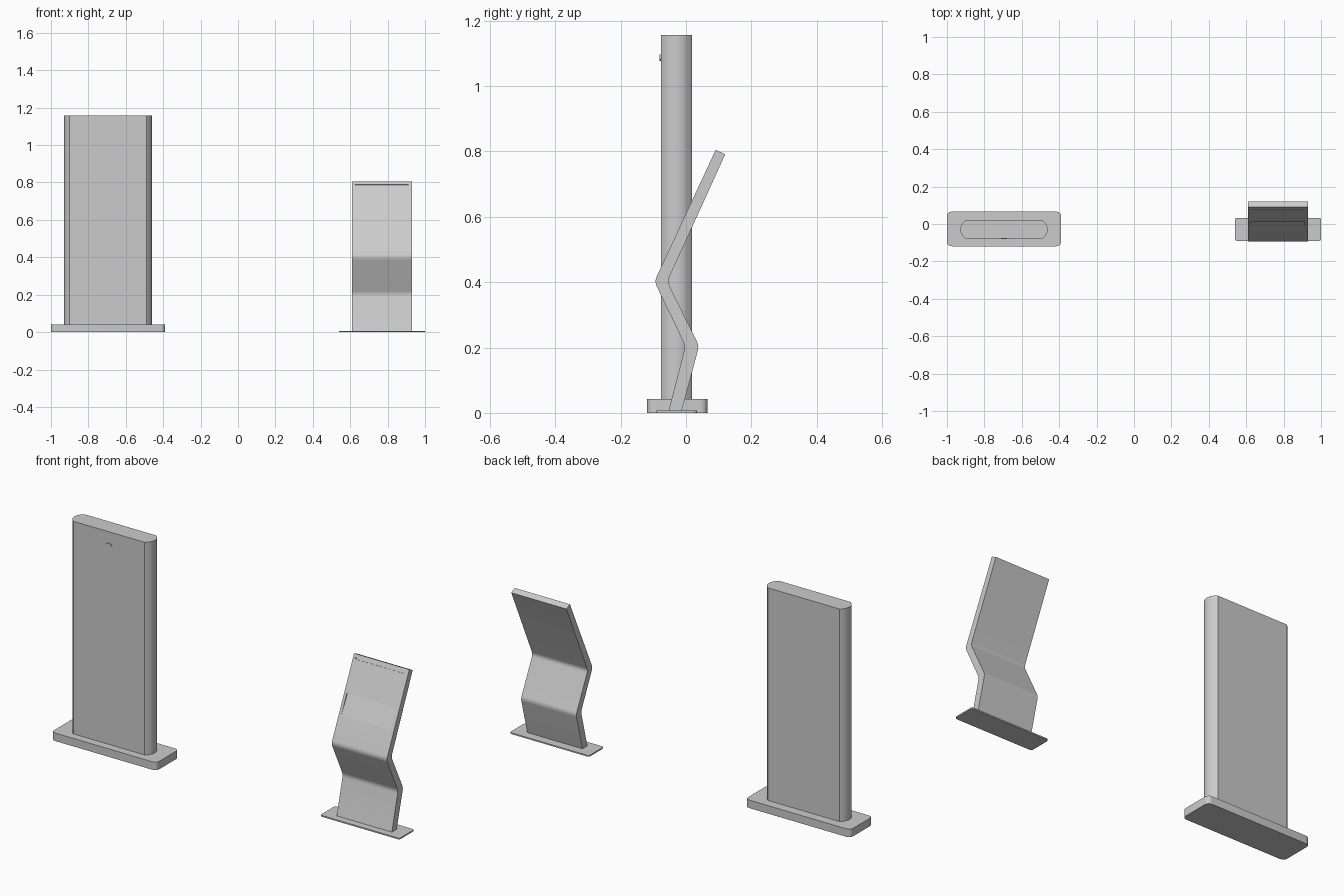
import bpy, bmesh
from math import sin, cos, pi, asin, radians
from mathutils import Vector

if "Cube" in bpy.data.objects:
    bpy.data.objects.remove(bpy.data.objects["Cube"])


def prism(name, pts, lo, hi, axis='Z', bottom=True, top=True):
    """Extrude a closed 2D profile: XY along Z, YZ along X, or XZ along Y."""
    place = {'Z': lambda a, b, t: (a, b, t), 'X': lambda a, b, t: (t, a, b),
             'Y': lambda a, b, t: (a, t, b)}[axis]
    bm = bmesh.new()
    r0 = [bm.verts.new(place(p[0], p[1], lo)) for p in pts]
    r1 = [bm.verts.new(place(p[0], p[1], hi)) for p in pts]
    n = len(pts)
    for i in range(n):
        j = (i + 1) % n
        bm.faces.new((r0[i], r0[j], r1[j], r1[i]))
    if bottom:
        bm.faces.new(r0[::-1])
    if top:
        bm.faces.new(r1)
    if axis == 'Y':
        bmesh.ops.reverse_faces(bm, faces=bm.faces[:])
    if bottom and top:
        bmesh.ops.recalc_face_normals(bm, faces=bm.faces[:])
    me = bpy.data.meshes.new(name)
    bm.to_mesh(me)
    bm.free()
    ob = bpy.data.objects.new(name, me)
    bpy.context.collection.objects.link(ob)
    return ob


def fillet(pts, radii, seg=5):
    """Round each profile corner, starting the given distance from it."""
    out = []
    for i, p in enumerate(pts):
        p, r = Vector(p), radii[i]
        if r == 0:
            out.append(p)
            continue
        a = p + (Vector(pts[i - 1]) - p).normalized() * r
        b = p + (Vector(pts[(i + 1) % len(pts)]) - p).normalized() * r
        for k in range(seg + 1):
            t = k / seg
            out.append(a * (1 - t) ** 2 + p * 2 * t * (1 - t) + b * t * t)
    return out


def slab(name, x0, x1, y0, y1, z0, z1, r):
    return prism(name, fillet([(x0, y0), (x1, y0), (x1, y1), (x0, y1)], [r] * 4), z0, z1)


def smooth(ob, angle=25):
    bpy.ops.object.select_all(action='DESELECT')
    ob.select_set(True)
    bpy.context.view_layer.objects.active = ob
    bpy.ops.object.shade_smooth_by_angle(angle=radians(angle))


# Tall kiosk: base and column with bowed ends, split at the two seams
smooth(slab("kiosk_base", -1, -0.39, -0.119, 0.066, 0, 0.042, 0.026))
cx, cy, flat, half, bulge = -0.695, -0.0295, 0.207, 0.0475, 0.027
rad = (half ** 2 + bulge ** 2) / (2 * bulge)
sweep = asin(half / rad)
section = []
for side in (0, pi):
    for k in range(7):
        a = -sweep + 2 * sweep * k / 6
        dx, dy = flat + bulge - rad + rad * cos(a), rad * sin(a)
        s = 1 if side == 0 else -1
        section.append((cx + s * dx, cy + s * dy))
smooth(prism("kiosk_lower_body", section, 0.042, 0.44, top=False))
smooth(prism("kiosk_middle_body", section, 0.44, 1.05, bottom=False, top=False))
smooth(prism("kiosk_head", section, 1.05, 1.157, bottom=False))

# Small oval lens on the head
oval = [(cx + 0.017 * cos(2 * pi * k / 24), 1.087 + 0.01 * sin(2 * pi * k / 24)) for k in range(24)]
smooth(prism("kiosk_lens", oval, -0.081, -0.074, axis='Y'))

# Zigzag stand: foot plate and folded slab
smooth(slab("stand_foot", 0.54, 1, -0.09, 0.033, 0, 0.007, 0.012))
fold = [(-0.053, 0.007), (-0.013, 0.007), (0.040, 0.205), (-0.057, 0.402), (0.120, 0.791),
        (0.091, 0.805), (-0.097, 0.402), (-0.002, 0.205)]
stand = prism("stand_body", fillet(fold, [0, 0, 0.015, 0.015, 0, 0, 0.018, 0.015]), 0.61, 0.93, axis='X')

# Shallow pocket and top slot cut into the leaning front face
foot, tip = Vector((-0.097, 0.402)), Vector((0.091, 0.805))
up = (tip - foot).normalized()
inward = Vector((up.y, -up.x))


def on_front(z, depth):
    return foot + up * ((z - foot.y) / up.y) + inward * depth


pocket = [on_front(0.63, -0.01), on_front(0.63, 0.006), on_front(0.53, 0), on_front(0.53, -0.01)]
slot = [on_front(0.79, -0.01), on_front(0.79, 0.006), on_front(0.782, 0.006), on_front(0.782, -0.01)]
for name, shape in (("pocket_cutter", pocket), ("slot_cutter", slot)):
    cutter = prism(name, shape, 0.625, 0.912, axis='X')
    cutter.hide_render = True
    mod = stand.modifiers.new(name, 'BOOLEAN')
    mod.operation, mod.solver, mod.object = 'DIFFERENCE', 'EXACT', cutter
    bpy.context.view_layer.objects.active = stand
    bpy.ops.object.modifier_apply(modifier=name)
    bpy.data.objects.remove(cutter)
smooth(stand)
